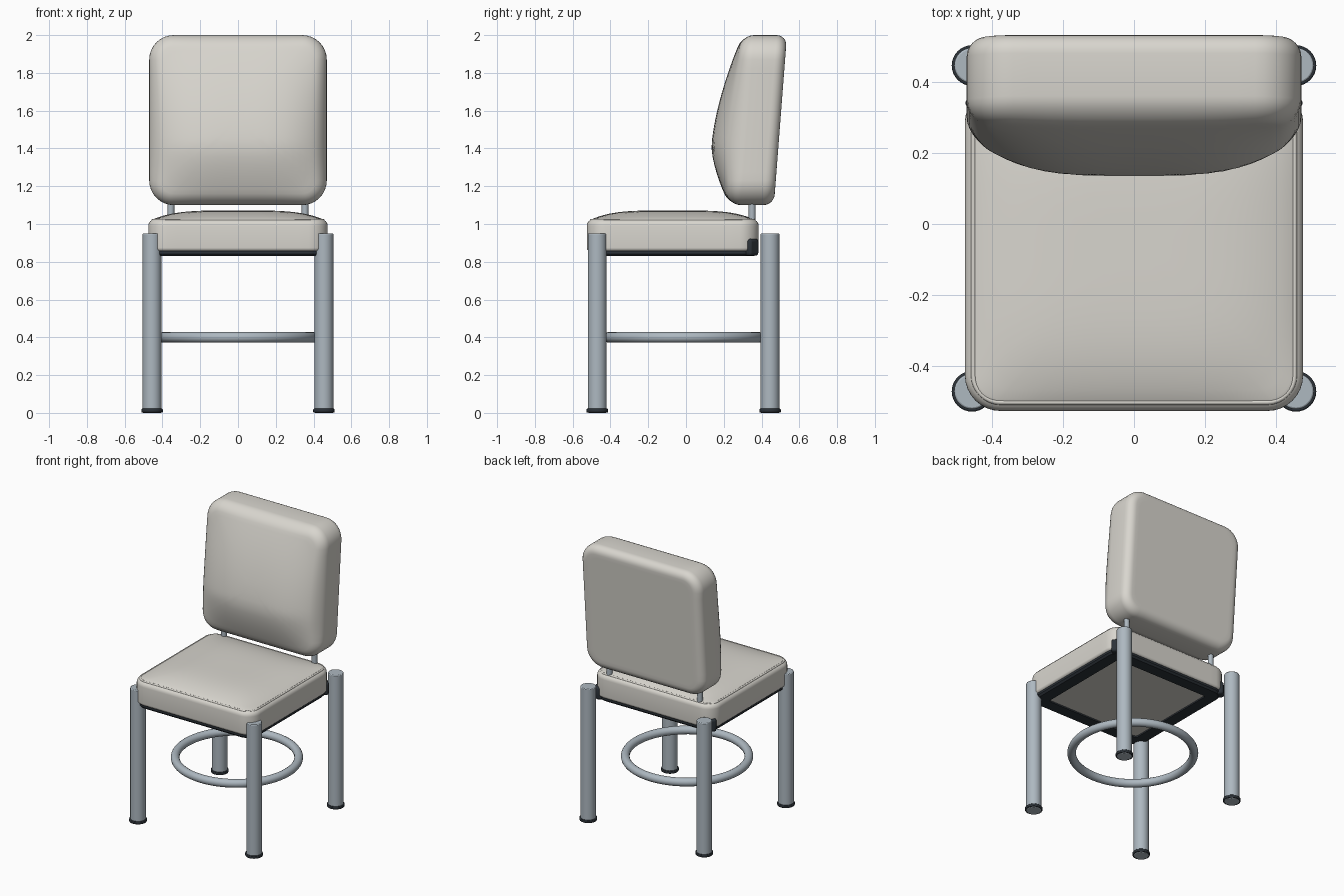
import bpy, bmesh, math
from mathutils import Vector

if "Cube" in bpy.data.objects:
    bpy.data.objects.remove(bpy.data.objects["Cube"])


def material(name, color):
    m = bpy.data.materials.new(name)
    m.diffuse_color = (*color, 1)
    m.use_nodes = True
    m.node_tree.nodes["Principled BSDF"].inputs["Base Color"].default_value = m.diffuse_color
    return m


FABRIC = material("fabric", (0.69, 0.67, 0.62))
METAL = material("metal", (0.42, 0.48, 0.53))
DARK = material("dark_rubber", (0.025, 0.032, 0.04))


def finish(o, name, mat, angle=40):
    o.name = o.data.name = name
    o.data.materials.append(mat)
    bpy.ops.object.select_all(action='DESELECT')
    o.select_set(True)
    bpy.context.view_layer.objects.active = o
    bpy.ops.object.shade_smooth_by_angle(angle=math.radians(angle))
    return o


def bevel(o, width, segments=2):
    b = o.modifiers.new("bevel", 'BEVEL')
    b.width, b.segments, b.limit_method = width, segments, 'ANGLE'


def cylinder(name, x, y, z0, z1, r, mat):
    bpy.ops.mesh.primitive_cylinder_add(vertices=32, radius=r, depth=z1 - z0,
                                        location=(x, y, (z0 + z1) / 2))
    return finish(bpy.context.object, name, mat)


def outline(hw, hh, r, seg=8, side=14):
    """Rounded rectangle with subdivided straight sides."""
    arcs = []
    for q, (sx, sy) in enumerate([(1, 1), (-1, 1), (-1, -1), (1, -1)]):
        arcs.append([(sx * (hw - r) + r * math.cos(a), sy * (hh - r) + r * math.sin(a))
                     for a in [(q + k / seg) * math.pi / 2 for k in range(seg + 1)]])
    pts = []
    for q in range(4):
        pts += arcs[q]
        a, b = Vector(arcs[q][-1]), Vector(arcs[(q + 1) % 4][0])
        pts += [tuple(a.lerp(b, k / side)) for k in range(1, side)]
    return pts


def loft(name, rings, mat, capped=True, angle=40):
    bm = bmesh.new()
    loops = [[bm.verts.new(p) for p in ring] for ring in rings]
    n = len(loops[0])
    pairs = list(zip(loops, loops[1:])) + ([] if capped else [(loops[-1], loops[0])])
    for a, b in pairs:
        for i in range(n):
            j = (i + 1) % n
            bm.faces.new((a[i], a[j], b[j], b[i]))
    if capped:
        bm.faces.new(loops[0])
        bm.faces.new(loops[-1])
    bmesh.ops.recalc_face_normals(bm, faces=bm.faces)
    me = bpy.data.meshes.new(name)
    bm.to_mesh(me)
    bm.free()
    o = bpy.data.objects.new(name, me)
    bpy.context.collection.objects.link(o)
    return finish(o, name, mat, angle)


def cushion(name, hw, hh, r, depth, r0, r1, place, mat):
    """Pillow from nested outlines; place(u, v, d) puts depth d into space."""
    scales = [0.03, 0.12, 0.25, 0.38, 0.5, 0.61, 0.71, 0.8, 0.88, 0.94]
    steps = [math.pi / 2 * k / 6 for k in range(7)]
    prof = [(r0, 0, s) for s in scales]
    prof += [(r0 * (1 - math.sin(a)), r0 * (1 - math.cos(a)), 1) for a in steps]
    prof += [(r1 * (1 - math.cos(a)), depth - r1 * (1 - math.sin(a)), 1) for a in steps]
    prof += [(r1, depth, s) for s in reversed(scales)]
    rings = [[place(u * s, v * s, d) for u, v in outline(hw - i, hh - i, r - i)]
             for i, d, s in prof]
    return loft(name, rings, mat, angle=60)


# Seat cushion with crowned top
SX, SY, SYC = 0.475, 0.455, -0.07


def seat_place(u, v, d):
    crown = (1 - min(1, abs(u / 0.45)) ** 4) * (1 - min(1, abs(v / 0.43)) ** 4)
    return (u, v + SYC, 0.855 + d + (0.047 * crown if d > 0.1 else 0))


cushion("seat_cushion", SX, SY, 0.1, 0.17, 0.02, 0.035, seat_place, FABRIC)

# Piping around the seat top
cu = bpy.data.curves.new("seat_piping", 'CURVE')
cu.dimensions = '3D'
cu.bevel_depth, cu.bevel_resolution = 0.007, 2
sp = cu.splines.new('POLY')
loop = outline(SX - 0.024, SY - 0.024, 0.076)
sp.points.add(len(loop) - 1)
for p, (u, v) in zip(sp.points, loop):
    p.co = (u, v + SYC, 1.02, 1)
sp.use_cyclic_u = True
pipe = bpy.data.objects.new("seat_piping", cu)
bpy.context.collection.objects.link(pipe)
cu.materials.append(FABRIC)

# Dark frame and panel beneath the seat
def frame_ring(inset, r, z):
    return [(u, v + SYC, z) for u, v in outline(SX - inset, SY - inset, r)]


loft("seat_frame", [frame_ring(0.012, 0.09, 0.868), frame_ring(0.012, 0.09, 0.842),
                    frame_ring(0.024, 0.078, 0.83), frame_ring(0.105, 0.02, 0.83),
                    frame_ring(0.105, 0.02, 0.868)], DARK, capped=False)
loft("seat_underside", [frame_ring(0.1, 0.02, 0.84), frame_ring(0.1, 0.02, 0.865)], FABRIC)

# Backrest, leaning back, fullest below the middle
RZ = 1.55


def rest_place(u, v, d):
    z = RZ + v
    t = d / 0.235
    if z < 1.42:
        b = 1 - min(1, (1.42 - z) / 0.32) ** 1.5
    else:
        b = 1 - min(1, (z - 1.42) / 0.58) ** 1.7
    bulge = 0.12 * b * (1 - min(1, abs(u / 0.47)) ** 3.5)
    return (u, 0.5 + 0.077 * v - d - bulge * max(0, t) ** 2, z)


cushion("backrest", 0.47, 0.45, 0.13, 0.235, 0.055, 0.06, rest_place, FABRIC)

# Legs, feet, backrest posts and corner brackets
for side, s in (("left", -1), ("right", 1)):
    for end, y in (("front", -0.47), ("back", 0.445)):
        leg = cylinder(f"{end}_{side}_leg", s * 0.455, y, 0, 0.95, 0.05, METAL)
        bevel(leg, 0.005)
        foot = cylinder(f"{end}_{side}_foot", s * 0.455, y, 0.002, 0.022, 0.057, DARK)
        bevel(foot, 0.004)
    cylinder(f"{side}_backrest_post", s * 0.355, 0.35, 0.95, 1.2, 0.018, METAL)
    bpy.ops.mesh.primitive_cube_add(size=1, location=(s * 0.43, 0.34, 0.877),
                                    rotation=(0, 0, math.pi / 4))
    bracket = bpy.context.object
    bracket.scale = (0.07, 0.07, 0.09)
    bpy.ops.object.transform_apply(location=False, rotation=False, scale=True)
    finish(bracket, f"{side}_corner_bracket", DARK)
    bevel(bracket, 0.015, 3)

# Foot ring between the legs
bpy.ops.mesh.primitive_torus_add(major_segments=64, minor_segments=16, major_radius=0.397,
                                 minor_radius=0.028, location=(0, -0.012, 0.4))
finish(bpy.context.object, "foot_ring", METAL)
